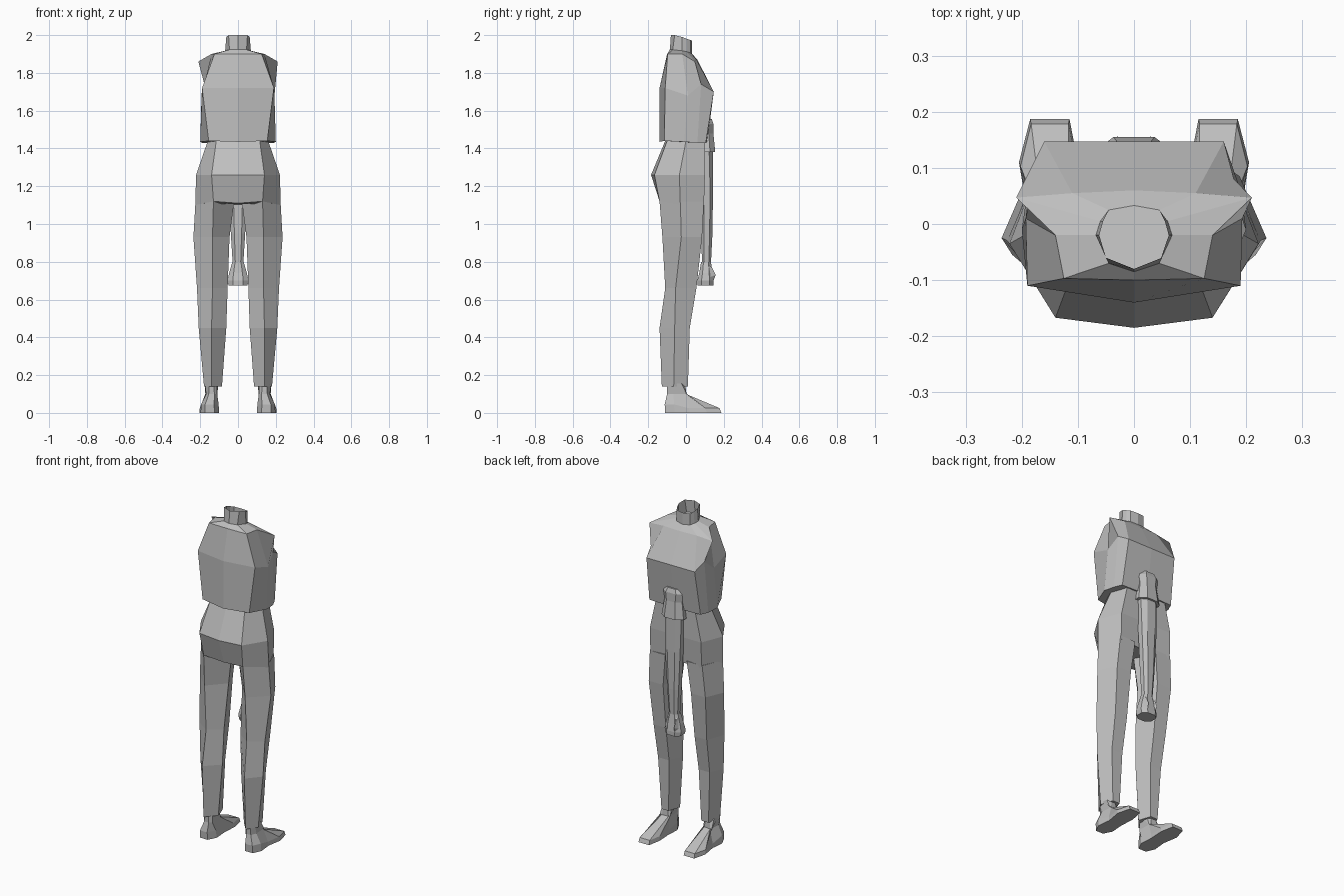
import bpy, bmesh, math

grey = bpy.data.materials.new("plain_grey")
grey.diffuse_color = (0.52, 0.52, 0.52, 1)


def loft(name, rings, cap_start=True, cap_end=True):
    """Join rings of equal point count with flat faces."""
    bm = bmesh.new()
    rows = [[bm.verts.new(p) for p in ring] for ring in rings]
    n = len(rows[0])
    for a, b in zip(rows, rows[1:]):
        for i in range(n):
            j = (i + 1) % n
            bm.faces.new((a[i], a[j], b[j], b[i]))
    if cap_start:
        bm.faces.new(rows[0])
    if cap_end:
        bm.faces.new(rows[-1])
    bmesh.ops.recalc_face_normals(bm, faces=bm.faces)
    mesh = bpy.data.meshes.new(name)
    bm.to_mesh(mesh)
    bm.free()
    mesh.materials.append(grey)
    obj = bpy.data.objects.new(name, mesh)
    bpy.context.collection.objects.link(obj)
    return obj


def full(half):
    """Close a half ring running from back centre to front centre."""
    return half + [(-x, y, z) for x, y, z in half[-2:0:-1]]


def side(points, s):
    return [(s * x, y, z) for x, y, z in points]


# Torso with shoulder points
shoulder = [(0, -.10, 1.90), (.125, -.097, 1.90), (.14, -.02, 1.90),
            (.21, .047, 1.86), (.11, .055, 1.87), (0, .06, 1.87)]
neck_base = [(0, -.085, 1.925), (.045, -.07, 1.923), (.068, -.02, 1.917),
             (.06, .005, 1.912), (.045, .025, 1.905), (0, .033, 1.90)]
loft("torso", [full(h) for h in (
    [(0, -.14, 1.435), (.155, -.115, 1.44), (.20, -.01, 1.435),
     (.19, .06, 1.43), (.17, .105, 1.43), (0, .112, 1.43)],
    [(0, -.14, 1.72), (.19, -.11, 1.72), (.193, .01, 1.68),
     (.178, .08, 1.74), (.16, .147, 1.70), (0, .147, 1.70)],
    shoulder, neck_base)])

# Open neck with slanted rim
rim = [(0, -.08, 2.0), (.05, -.06, 2.0), (.062, -.02, 1.99),
       (.055, .005, 1.98), (.045, .025, 1.973), (0, .033, 1.97)]
loft("neck", [full(neck_base), full(rim)], False, False)

# Hips
loft("hips", [full(h) for h in (
    [(0, -.11, 1.44), (.115, -.10, 1.44), (.16, 0, 1.44),
     (.13, .10, 1.44), (0, .10, 1.44)],
    [(0, -.185, 1.26), (.14, -.167, 1.26), (.222, -.035, 1.26),
     (.17, .10, 1.26), (0, .10, 1.26)],
    [(0, -.135, 1.11), (.13, -.14, 1.12), (.226, -.03, 1.10),
     (.17, .095, 1.10), (0, .08, 1.10)])])

# Trouser legs: height, inner x, outer x, back x, back y, side y, front y
leg = [(1.12, .02, .225, .13, -.14, -.03, .095),
       (.93, .045, .236, .135, -.125, -.025, .085),
       (.66, .055, .217, .135, -.11, -.055, .055),
       (.45, .062, .208, .14, -.14, -.06, .02),
       (.14, .085, .18, .14, -.128, -.065, .01)]


def leg_ring(z, xi, xo, xb, yb, ys, yf):
    w = xo - xi
    return [(xb, yb, z), (xo, ys, z), (xo - .25 * w, yf, z),
            (xi + .25 * w, yf, z), (xi, ys, z)]


# Shoes: sole outline, tapering up to the ankle
sole = [(.125, -.11), (.175, -.11), (.198, -.06), (.19, .02), (.205, .11),
        (.185, .187), (.115, .187), (.10, .11), (.105, .02), (.10, -.06)]


def shoe_rings():
    ground = [(x, y, 0) for x, y in sole]
    edge = [(.15 + (x - .15) * .95, y * .98 - .005, .045 if y < 0 else .025)
            for x, y in sole]
    instep = [(.14 + (x - .15) * .6, max(-.10, min(y, .015) - .003 * i), .10)
              for i, (x, y) in enumerate(sole)]
    ankle = [(.14 + .037 * math.cos(a), -.053 + .05 * math.sin(a), .155)
             for a in (math.radians(-108 + 36 * i) for i in range(10))]
    return [ground, edge, instep, ankle]


for label, s in (("left", -1), ("right", 1)):
    loft(label + "_leg", [side(leg_ring(*row), s) for row in leg])
    loft(label + "_shoe", [side(r, s) for r in shoe_rings()])


def oct_ring(z, hw, y0, y1):
    """Eight-sided ring centred on x = 0."""
    c, r = (y0 + y1) / 2, (y1 - y0) / 2
    return [(hw * u, c + r * v, z) for u, v in (
        (-.5, -1), (.5, -1), (1, -.5), (1, .5),
        (.5, 1), (-.5, 1), (-1, .5), (-1, -.5))]


# Hanging sleeve, forearm and hand
loft("sleeve", [oct_ring(*r) for r in (
    (1.555, .05, .05, .137), (1.53, .068, .045, .145),
    (1.48, .058, .045, .145), (1.38, .073, .045, .155))])
loft("forearm", [oct_ring(*r) for r in (
    (1.40, .055, .06, .143), (1.18, .05, .08, .143),
    (.95, .038, .08, .14), (.79, .028, .085, .132))])
loft("hand", [oct_ring(*r) for r in (
    (.80, .03, .08, .132), (.74, .047, .07, .14),
    (.70, .055, .06, .146), (.675, .05, .06, .146))])
for s in (-1, 1):
    loft("thumb", [side(r, s) for r in (
        [(.015, .125, .79), (.035, .12, .78), (.03, .138, .77)],
        [(.018, .13, .73), (.042, .13, .72), (.03, .157, .73)],
        [(.015, .13, .70), (.035, .13, .70), (.025, .145, .70)])])
